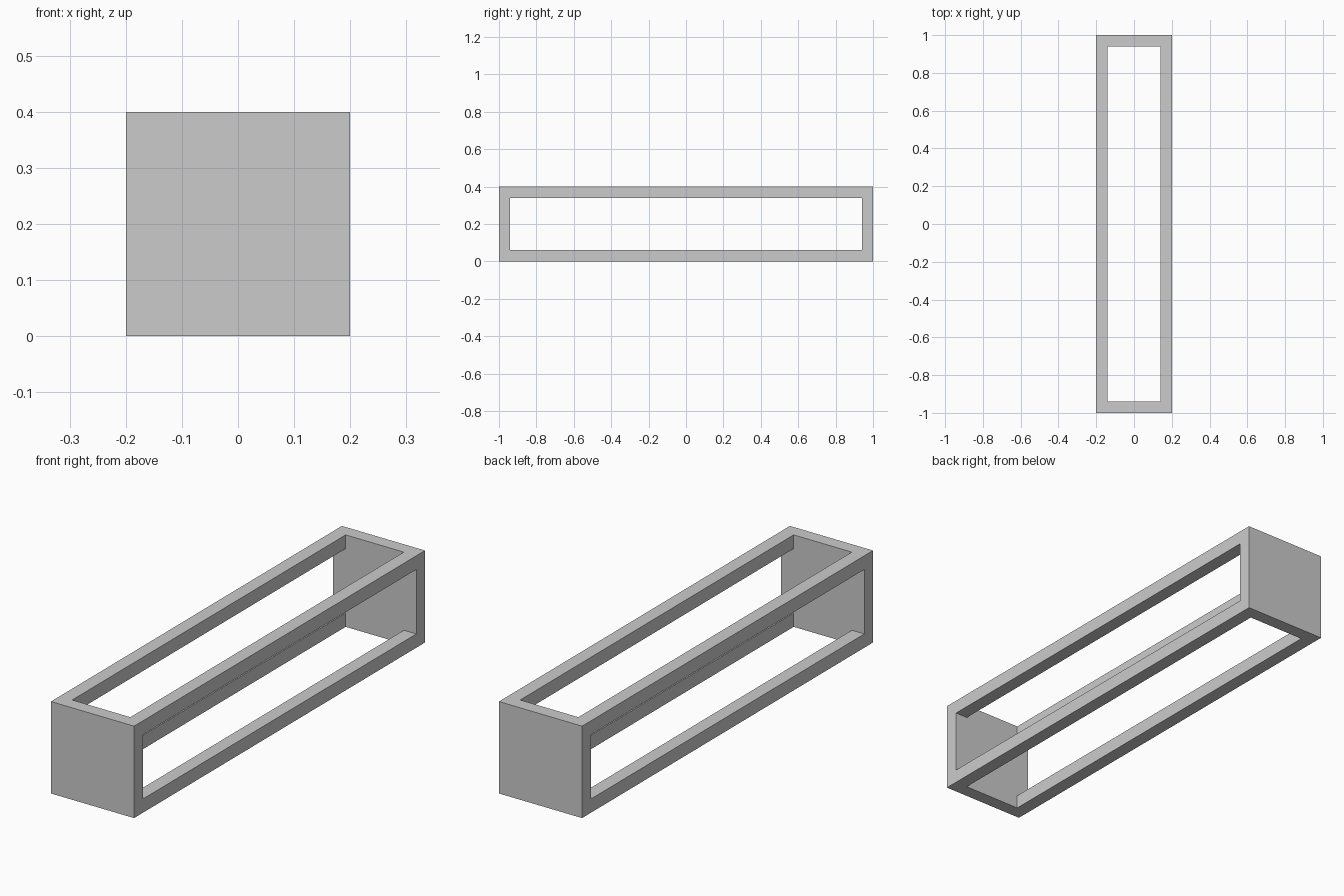
import bpy

if "Cube" in bpy.data.objects:
    bpy.data.objects.remove(bpy.data.objects["Cube"])

WIDTH, LENGTH, HEIGHT, BAR = 0.4, 2.0, 0.4, 0.06


def box(name, size):
    bpy.ops.mesh.primitive_cube_add(size=1, location=(0, 0, HEIGHT / 2))
    ob = bpy.context.object
    ob.name = name
    ob.scale = size
    bpy.ops.object.transform_apply(location=False, rotation=False, scale=True)
    return ob


# Solid body, later hollowed into four rails and two end panels
frame = box("frame", (WIDTH, LENGTH, HEIGHT))

# Openings through the sides and through top and bottom
inner = LENGTH - 2 * BAR
cutters = [
    box("side_opening_cutter", (WIDTH * 2, inner, HEIGHT - 2 * BAR)),
    box("top_opening_cutter", (WIDTH - 2 * BAR, inner, HEIGHT * 2)),
]
bpy.context.view_layer.objects.active = frame
for cutter in cutters:
    mod = frame.modifiers.new(cutter.name, 'BOOLEAN')
    mod.operation = 'DIFFERENCE'
    mod.solver = 'EXACT'
    mod.object = cutter
    bpy.ops.object.modifier_apply(modifier=mod.name)
    bpy.data.objects.remove(cutter)
